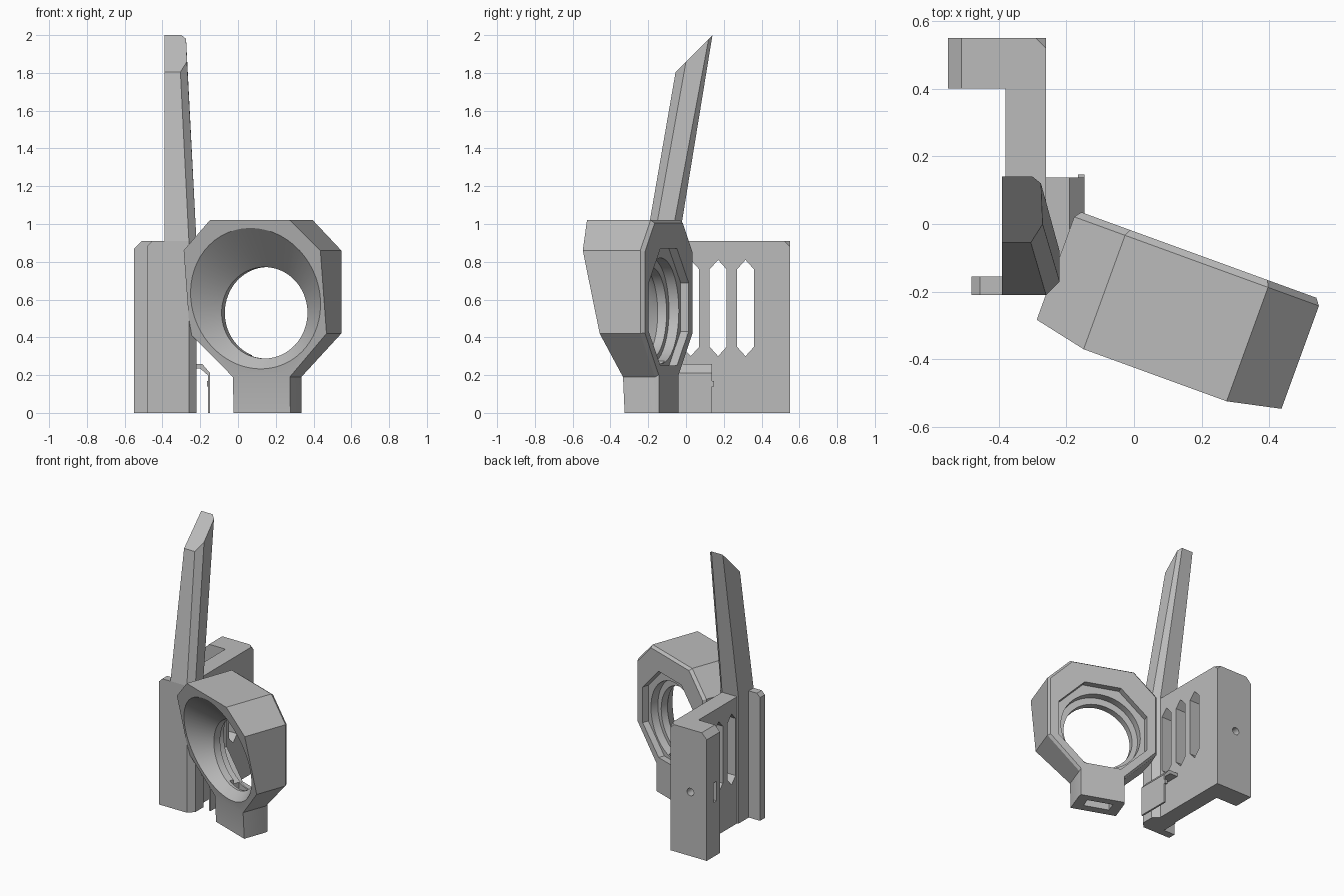
import bpy, bmesh, math
from mathutils import Matrix

cube = bpy.data.objects.get("Cube")
if cube:
    bpy.data.objects.remove(cube)

grey = bpy.data.materials.new("plain grey")
grey.use_nodes = True
grey.diffuse_color = (0.5, 0.5, 0.5, 1)
grey.node_tree.nodes["Principled BSDF"].inputs["Base Color"].default_value = (0.5, 0.5, 0.5, 1)


def finish(name, bm, matrix=None):
    bmesh.ops.recalc_face_normals(bm, faces=bm.faces)
    mesh = bpy.data.meshes.new(name)
    bm.to_mesh(mesh)
    bm.free()
    mesh.materials.append(grey)
    obj = bpy.data.objects.new(name, mesh)
    bpy.context.collection.objects.link(obj)
    if matrix:
        obj.matrix_world = matrix
    return obj


def loft(name, loops, matrix=None, split=None):
    """Skin matching point loops; split divides the last cap across two indices."""
    bm = bmesh.new()
    rows = [[bm.verts.new(p) for p in loop] for loop in loops]
    n = len(rows[0])
    for a, b in zip(rows, rows[1:]):
        for i in range(n):
            j = (i + 1) % n
            bm.faces.new((a[i], a[j], b[j], b[i]))
    bm.faces.new(rows[0])
    cap = rows[-1]
    if split:
        i, j = split
        bm.faces.new(cap[i:j + 1])
        bm.faces.new(cap[:i + 1] + cap[j:])
    else:
        bm.faces.new(cap)
    return finish(name, bm, matrix)


def prism(name, pts, axis, lo, hi, matrix=None):
    """Extrude a flat outline along the x, y or z axis."""
    place = {"x": lambda p, d: (d, p[0], p[1]),
             "y": lambda p, d: (p[0], d, p[1]),
             "z": lambda p, d: (p[0], p[1], d)}[axis]
    return loft(name, [[place(p, d) for p in pts] for d in (lo, hi)], matrix)


def rect(a0, a1, b0, b1):
    return [(a0, b0), (a1, b0), (a1, b1), (a0, b1)]


def circle(cx, cz, r, n, turn=0.0):
    return [(cx + r * math.cos(2 * math.pi * (i + turn) / n),
             cz + r * math.sin(2 * math.pi * (i + turn) / n)) for i in range(n)]


def cut(obj, *cutters):
    bpy.ops.object.select_all(action="DESELECT")
    bpy.context.view_layer.objects.active = obj
    obj.select_set(True)
    for c in cutters:
        c.hide_render = True
        mod = obj.modifiers.new("cut", "BOOLEAN")
        mod.operation, mod.solver, mod.object = "DIFFERENCE", "EXACT", c
        bpy.ops.object.modifier_apply(modifier=mod.name)
        bpy.data.objects.remove(c)


def smooth(obj):
    bpy.ops.object.select_all(action="DESELECT")
    bpy.context.view_layer.objects.active = obj
    obj.select_set(True)
    bpy.ops.object.shade_smooth_by_angle(angle=math.radians(25))


HEIGHT = 0.91

# Side plate with three pointed slots
plate = prism("side_plate", rect(-0.15, 0.45, 0, HEIGHT), "x", -0.38, -0.26)
for y in (0.025, 0.17, 0.315):
    slot = [(y - 0.045, 0.35), (y, 0.30), (y + 0.045, 0.35),
            (y + 0.045, 0.76), (y, 0.81), (y - 0.045, 0.76)]
    cut(plate, prism("slot_cutter", slot, "x", -0.5, -0.2))

# Rear flange with screw hole, nut slot and clipped corner
flange = prism("rear_flange", [(-0.55, 0), (-0.26, 0), (-0.26, HEIGHT),
                               (-0.51, HEIGHT), (-0.55, 0.87)], "y", 0.40, 0.55)
corner = bmesh.new()
for p in ((-0.31, 0.56, 0.92), (-0.25, 0.50, 0.92), (-0.25, 0.56, 0.86), (-0.25, 0.56, 0.92)):
    corner.verts.new(p)
bmesh.ops.convex_hull(corner, input=corner.verts)
cut(flange,
    prism("hole_cutter", circle(-0.42, 0.46, 0.027, 24), "y", 0.35, 0.6),
    prism("nut_cutter", rect(0.44, 0.475, 0.39, 0.53), "x", -0.6, -0.39),
    finish("corner_cutter", corner))
smooth(flange)

# Narrow front flange
prism("front_flange", [(-0.48, 0), (-0.37, 0), (-0.37, HEIGHT),
                       (-0.455, HEIGHT), (-0.48, 0.885)], "y", -0.21, -0.155)

# Front pillar and the leaning mast above it
section = [(-0.39, -0.21), (-0.26, -0.21), (-0.22, -0.17),
           (-0.22, -0.08), (-0.26, -0.038), (-0.39, -0.038)]
prism("front_pillar", section, "z", 0, HEIGHT)
tip = [(-0.39, -0.055), (-0.305, -0.055), (-0.27, 0.0),
       (-0.275, 0.12), (-0.30, 0.14), (-0.39, 0.14)]
loft("leaning_mast", [[(x, y, HEIGHT) for x, y in section],
                      [(x, y, 1.86 + y) for x, y in tip]])

# Thin hooked clip beside the plate
clip = [(-0.27, 0.26), (-0.19, 0.26), (-0.147, 0.21), (-0.147, 0), (-0.16, 0),
        (-0.16, 0.20), (-0.20, 0.235), (-0.27, 0.235)]
prism("hooked_clip", clip, "y", -0.10, 0.137)
prism("clip_nub", rect(-0.165, -0.147, 0.14, 0.17), "y", 0.13, 0.147)

# Turned ring housing with foot: local x across, local -y toward the front
turned = Matrix.Translation((-0.17, 0.04, 0)) @ Matrix.Rotation(math.radians(-20), 4, "Z")
outline = [(0.225, 0), (0.225, 0.19), (0, 0.42), (0, 0.86), (0.16, 1.02),
           (0.61, 1.02), (0.77, 0.86), (0.77, 0.42), (0.545, 0.19), (0.545, 0)]
MID, BORE_Z = 0.385, 0.53


def front(z):
    return -(0.158 + 0.216 * z) if z > 0.1 else -0.19


back_rim = [(MID + (u - MID) * 0.96, 0, max(0, 0.55 + (z - 0.55) * 0.97) if z else 0)
            for u, z in outline]
housing = loft("ring_housing", [
    back_rim,
    [(u, -0.02, z) for u, z in outline],
    [(u, front(z), z) for u, z in outline]], turned, split=(1, 8))

# Flared front opening, straight bore and stepped rear recess
flare = loft("flare_cutter", [
    [(u, d, z) for u, z in circle(MID, BORE_Z, r, 64)]
    for d, r in ((-0.15, 0.242), (-0.45, 0.525))], turned)
bore = prism("bore_cutter", circle(MID, BORE_Z, 0.242, 64), "y", -0.2, 0.1, turned)
step = prism("step_cutter", circle(MID, BORE_Z + 0.01, 0.28, 64), "y", -0.10, 0.1, turned)
recess = prism("recess_cutter", circle(MID, 0.56, 0.335, 8, 0.5), "y", -0.045, 0.1, turned)
pocket = prism("pocket_cutter", rect(0.295, 0.475, -0.13, -0.055), "z", -0.1, 0.33, turned)
cut(housing, flare, bore, step, recess, pocket)
smooth(housing)
